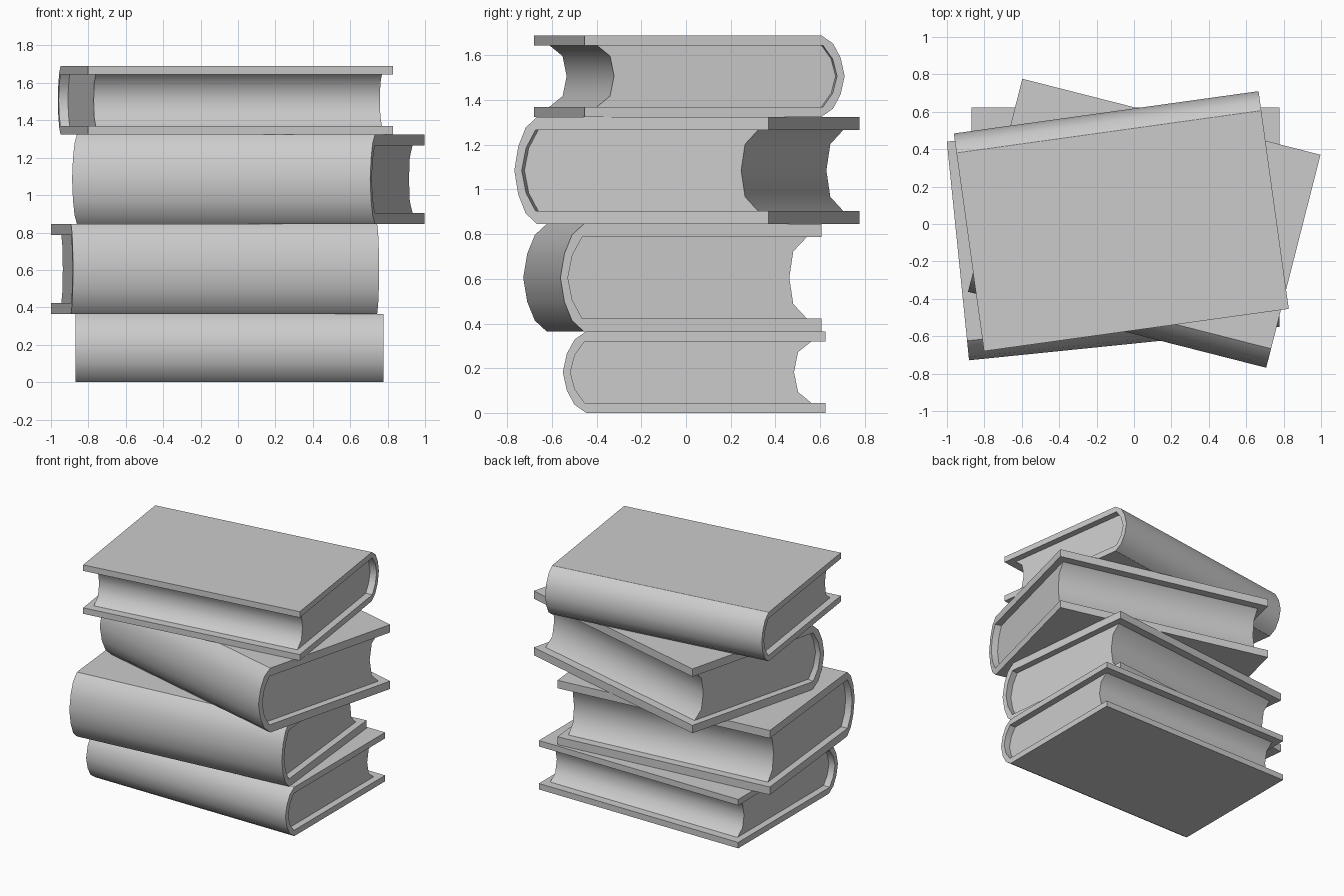
import bpy, bmesh
from math import radians

if "Cube" in bpy.data.objects:
    bpy.data.objects.remove(bpy.data.objects["Cube"])

LENGTH, DEPTH, INSET = 1.645, 1.175, 0.05
BACK = DEPTH / 2
FRONT = -DEPTH / 2

# Half profiles: (y, fraction of book thickness), from a board to mid-height
SPINE_OUT = [(FRONT + 0.105, 0), (FRONT + 0.0525, 0.1), (FRONT + 0.018, 0.275), (FRONT, 0.5)]
SPINE_IN = [(FRONT + 0.098, 0.122), (FRONT + 0.054, 0.29), (FRONT + 0.034, 0.5)]
FORE_EDGE = [(BACK - 0.062, 0.122), (BACK - 0.122, 0.255), (BACK - 0.14, 0.5)]


def mirrored(half):
    """Complete a half profile, bottom to top."""
    return half + [(y, 1 - t) for y, t in reversed(half[:-1])]


def extrude_profile(name, profile, sharp, length, height, loc, angle):
    """Extrude a (y, z) profile along x; corners in `sharp` stay hard."""
    bm = bmesh.new()
    ends = [[bm.verts.new((x, y, t * height)) for y, t in profile]
            for x in (-length / 2, length / 2)]
    n = len(profile)
    bm.faces.new(ends[0])
    bm.faces.new(ends[1][::-1])
    for i in range(n):
        j = (i + 1) % n
        bm.faces.new((ends[0][i], ends[1][i], ends[1][j], ends[0][j])).smooth = True
        for e in ends:
            bm.edges.get((e[i], e[j])).smooth = False
    for i in sharp:
        bm.edges.get((ends[0][i], ends[1][i])).smooth = False
    bmesh.ops.recalc_face_normals(bm, faces=bm.faces)
    mesh = bpy.data.meshes.new(name)
    bm.to_mesh(mesh)
    bm.free()
    obj = bpy.data.objects.new(name, mesh)
    obj.location = loc
    obj.rotation_euler.z = radians(angle)
    bpy.context.collection.objects.link(obj)


def book(name, height, loc, angle):
    outer, inner, fore = mirrored(SPINE_OUT), mirrored(SPINE_IN), mirrored(FORE_EDGE)
    # Cover: two boards joined by a rounded spine
    cover = ([(BACK, 0)] + outer + [(BACK, 1), (BACK, 0.878)]
             + inner[::-1] + [(BACK, 0.122)])
    a, b = len(outer), len(inner)
    extrude_profile(name + "_cover", cover,
                    [0, 1, a, a + 1, a + 2, a + 3, a + b + 2, a + b + 3],
                    LENGTH, height, loc, angle)
    # Page block: follows the spine, hollow at the fore edge
    pages = inner + fore[::-1]
    extrude_profile(name + "_pages", pages, [0, b - 1, b, len(pages) - 1],
                    LENGTH - 2 * INSET, height, loc, angle)


# Stack from bottom to top
z = 0
for name, height, x, y, angle in [
        ("bottom_book", 0.365, -0.045, 0.036, 0),
        ("second_book", 0.48, -0.123, -0.061, 5.8),
        ("third_book", 0.48, 0.055, 0.004, -14.3),
        ("top_book", 0.365, -0.068, 0.015, 187.9)]:
    book(name, height, (x, y, z), angle)
    z += height
